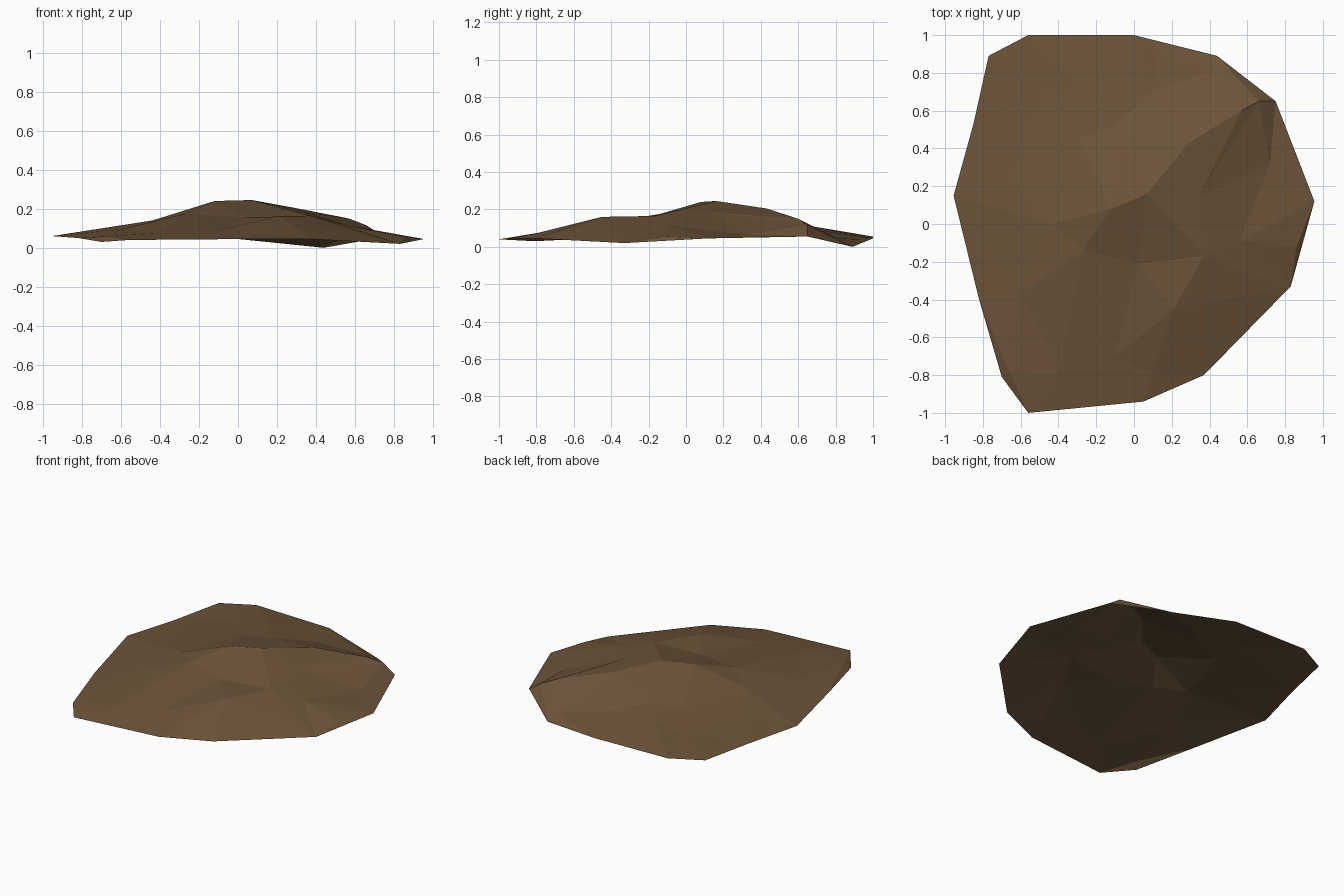
import bpy, bmesh
from mathutils import Vector
from mathutils.geometry import delaunay_2d_cdt

# Rim of the mound, counter-clockwise: x, y, z
rim = [(0.955, .12, .045), (.75, .65, .055), (.44, .89, .0), (0, 1, .045),
       (-.56, 1, .055), (-.77, .89, .055), (-.85, .53, .055), (-.955, .15, .06),
       (-.82, -.40, .05), (-.70, -.81, .03), (-.56, -1, .04), (.05, -.94, .045),
       (.37, -.80, .045), (.83, -.33, .02)]

# Crest, shoulders and dips inside the rim
bumps = [(-.12, .08, .24), (.07, .16, .245), (.29, .43, .205), (.57, .60, .15),
         (.66, .65, .115), (.72, .32, .065), (.34, .14, .185), (.37, -.17, .165),
         (.02, -.21, .155), (.21, -.45, .16), (-.27, -.14, .175), (-.10, -.70, .09),
         (.10, -.79, .075), (.56, -.09, .115), (.86, -.12, .055), (-.40, -.79, .075),
         (-.60, -.36, .095), (-.44, 0, .14), (-.64, .25, .095), (-.29, .45, .125),
         (-.48, .69, .08), (-.10, .52, .135), (.10, .70, .09), (-.25, .70, .105),
         (.42, .81, .045), (.13, .94, .04), (-.66, -.78, .06)]

# Ridge lines that must stay edges, as pairs of bumps
ridges = [(0, 1), (1, 2), (2, 3), (3, 4), (6, 4), (6, 5), (1, 6),
          (10, 15), (7, 8), (7, 9), (24, 25), (19, 21), (21, 22)]

# Triangulate the points in plan, then lift them to their heights
points = rim + bumps
n = len(rim)
flat = [Vector(p[:2]) for p in points]
edges = [(a + n, b + n) for a, b in ridges]
co, _, faces, source, _, _ = delaunay_2d_cdt(flat, edges, [list(range(n))], 1, 1e-5)

bm = bmesh.new()
verts = [bm.verts.new((c.x, c.y, points[s[0]][2])) for c, s in zip(co, source)]
for f in faces:
    face = bm.faces.new([verts[i] for i in f])
    face.normal_update()
    if face.normal.z < 0:
        face.normal_flip()

mesh = bpy.data.meshes.new("dirt_mound")
bm.to_mesh(mesh)
bm.free()

# One earth-brown material, flat faces
earth = bpy.data.materials.new("earth brown")
earth.diffuse_color = (.15, .088, .042, 1)
mesh.materials.append(earth)
mound = bpy.data.objects.new("dirt_mound", mesh)
bpy.context.collection.objects.link(mound)
